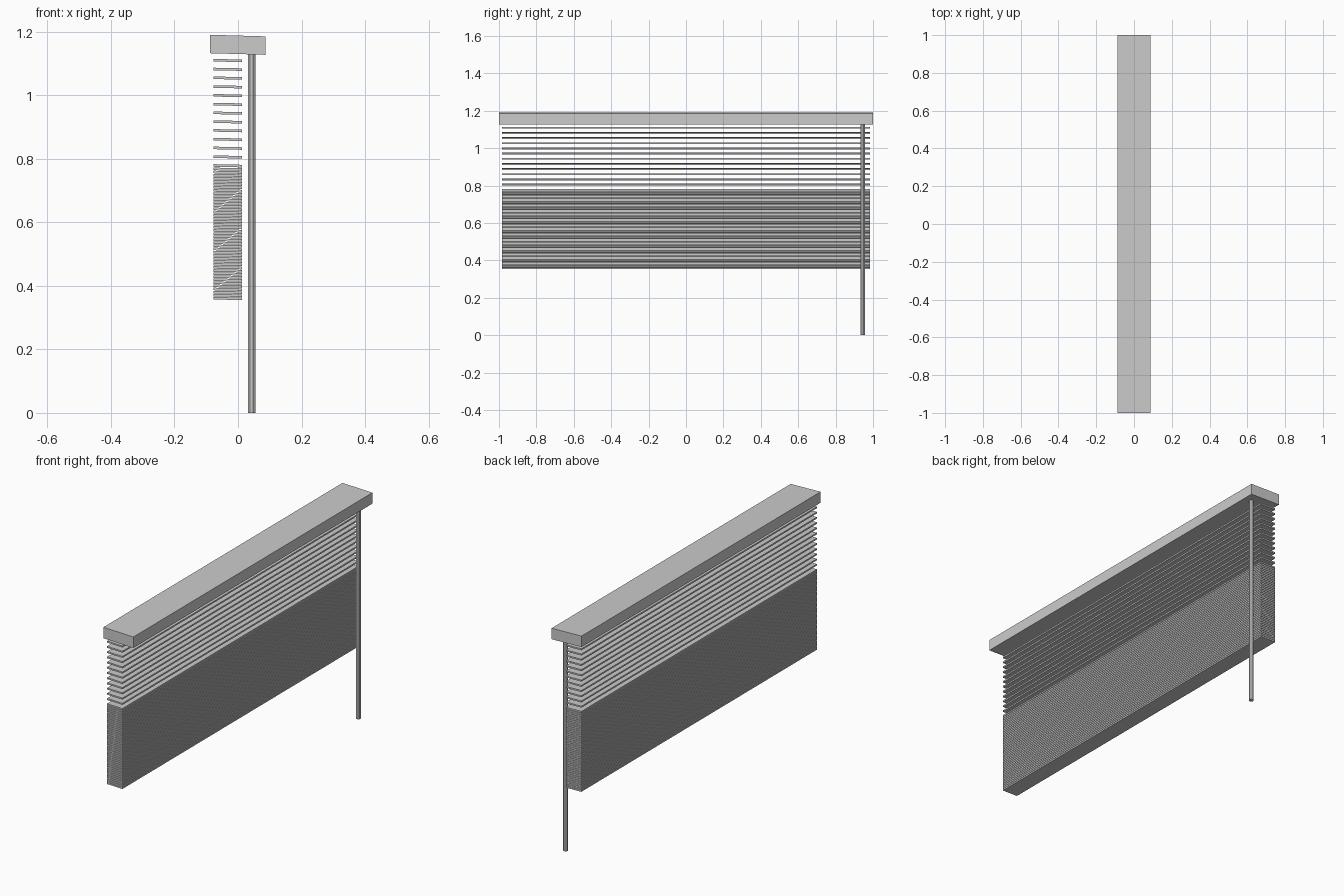
import bpy, bmesh
from math import pi

if "Cube" in bpy.data.objects:
    bpy.data.objects.remove(bpy.data.objects["Cube"])


def extrude_profile(name, profile, half_len):
    """Closed x-z profile extruded along y."""
    bm = bmesh.new()
    face = bm.faces.new([bm.verts.new((x, -half_len, z)) for x, z in profile])
    new = bmesh.ops.extrude_face_region(bm, geom=[face])["geom"]
    verts = [g for g in new if isinstance(g, bmesh.types.BMVert)]
    bmesh.ops.translate(bm, verts=verts, vec=(0, 2 * half_len, 0))
    bmesh.ops.recalc_face_normals(bm, faces=bm.faces)
    mesh = bpy.data.meshes.new(name)
    bm.to_mesh(mesh)
    bm.free()
    obj = bpy.data.objects.new(name, mesh)
    bpy.context.collection.objects.link(obj)
    return obj


def slat(name, z, t=0.008):
    # Very slight tilt, matching the head rail
    x0, x1, d = -0.077, 0.013, 0.001
    return extrude_profile(name, [(x0, z - t / 2 + d), (x1, z - t / 2 - d),
                                  (x1, z + t / 2 - d), (x0, z + t / 2 + d)], 0.985)


# Head rail, leaning slightly forward
extrude_profile("head_rail", [(-0.088, 1.132), (0.087, 1.127),
                              (0.087, 1.185), (-0.088, 1.190)], 1.0)

# Open slats hanging with gaps
for i in range(13):
    slat(f"open_slat_{i + 1}", 1.109 - i * 0.0276)

# Gathered slats stacked closely
count, top, bottom = 43, 0.767, 0.360
for i in range(count):
    slat(f"stacked_slat_{i + 1}", top + (bottom - top) * i / (count - 1))

# Tilt wand
bpy.ops.mesh.primitive_cylinder_add(vertices=8, radius=0.0125, depth=1.13,
                                    location=(0.043, 0.945, 0.565),
                                    rotation=(0, 0, pi / 8))
bpy.context.object.name = "tilt_wand"
